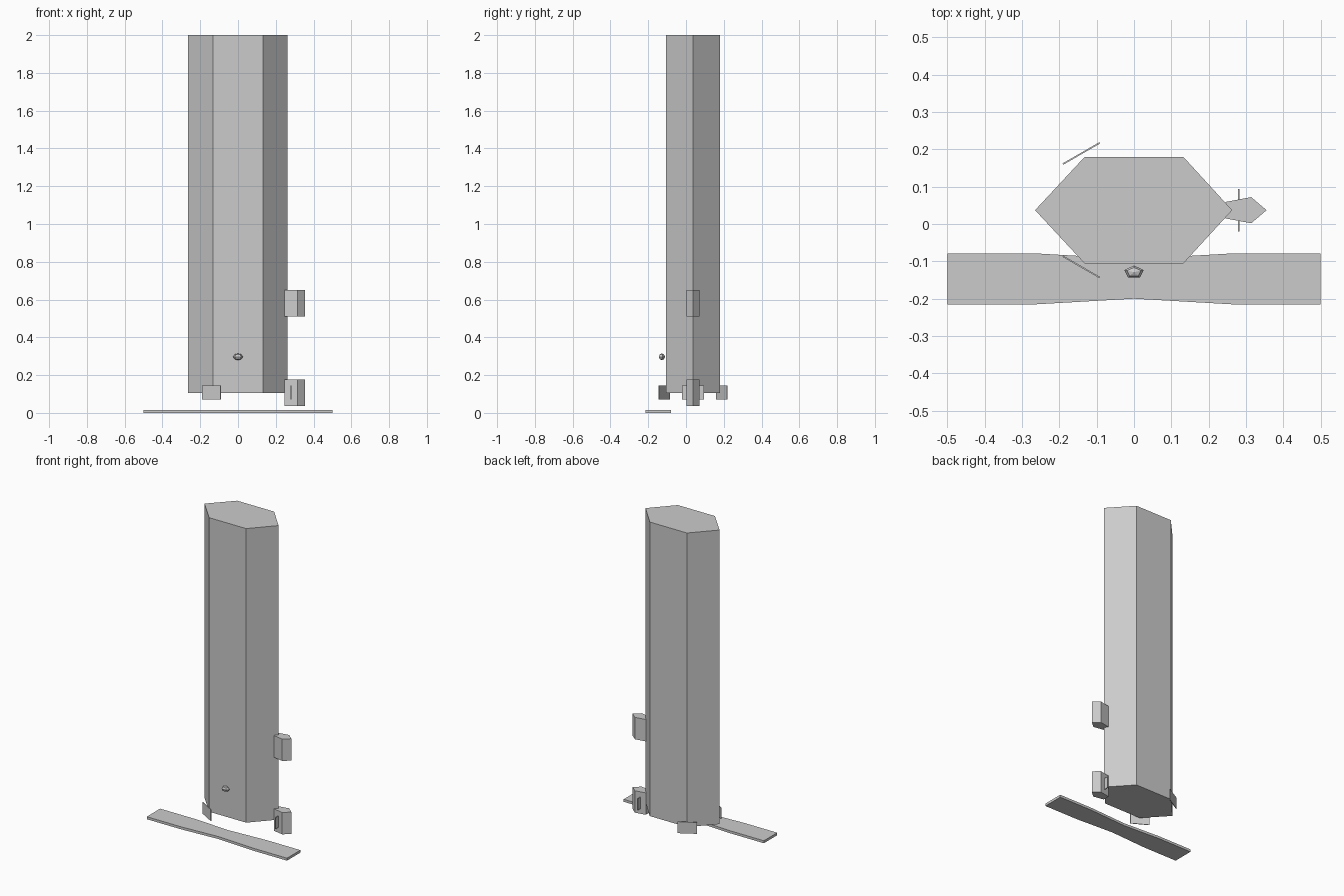
import bpy, bmesh, math
from mathutils import Matrix, Vector

cube = bpy.data.objects.get("Cube")
if cube:
    bpy.data.objects.remove(cube, do_unlink=True)

grey = bpy.data.materials.new("plain grey")
grey.use_nodes = True
colour = (0.6, 0.6, 0.6, 1)
grey.diffuse_color = colour
grey.node_tree.nodes["Principled BSDF"].inputs["Base Color"].default_value = colour


def add_object(name, bm):
    bmesh.ops.recalc_face_normals(bm, faces=bm.faces)
    mesh = bpy.data.meshes.new(name)
    bm.to_mesh(mesh)
    bm.free()
    mesh.materials.append(grey)
    obj = bpy.data.objects.new(name, mesh)
    bpy.context.collection.objects.link(obj)
    return obj


def prism(name, outline, bottom, top):
    """Extrude a plan outline upwards."""
    bm = bmesh.new()
    face = bm.faces.new([bm.verts.new((x, y, bottom)) for x, y in outline])
    grown = bmesh.ops.extrude_face_region(bm, geom=[face], use_keep_orig=True)
    verts = [v for v in grown["geom"] if isinstance(v, bmesh.types.BMVert)]
    bmesh.ops.translate(bm, vec=(0, 0, top - bottom), verts=verts)
    return add_object(name, bm)


def plate(name, centre, angle, width=0.114, height=0.074, thickness=0.004):
    """Thin upright plate turned about z."""
    bm = bmesh.new()
    matrix = (Matrix.Translation(centre) @ Matrix.Rotation(math.radians(angle), 4, 'Z')
              @ Matrix.Diagonal((width, thickness, height, 1)))
    bmesh.ops.create_cube(bm, size=1, matrix=matrix)
    return add_object(name, bm)


MID = 0.037  # depth of the body axis

# Tall six-sided body
body = [(-0.265, MID), (-0.132, -0.106), (0.132, -0.106),
        (0.263, MID), (0.132, 0.18), (-0.132, 0.18)]
prism("body", body, 0.105, 2.0)

# Two side brackets
bracket = [(0.245, MID - 0.022), (0.314, MID - 0.035), (0.355, MID),
           (0.314, MID + 0.035), (0.245, MID + 0.022)]
for name, bottom in (("lower_bracket", 0.037), ("upper_bracket", 0.51)):
    prism(name, bracket, bottom, bottom + 0.141)

# Three thin plates around the foot of the body
plate("side_plate", (0.28, MID, 0.107), 90)
plate("front_plate", (-0.141, -0.115, 0.107), -30)
plate("back_plate", (-0.141, 0.189, 0.107), 30)

# Small faceted knob in front of the body
bm = bmesh.new()
bmesh.ops.create_uvsphere(
    bm, u_segments=5, v_segments=4, radius=1,
    matrix=Matrix.Translation((0, -0.129, 0.297)) @ Matrix.Diagonal((0.027, 0.018, 0.018, 1)))
add_object("knob", bm)

# Flat floor strip with a narrowed middle
half = [(0.5, 0.068), (0.26, 0.068), (0, 0.053), (-0.26, 0.068), (-0.5, 0.068)]
strip = ([(x, -0.147 + w) for x, w in half]
         + [(x, -0.147 - w) for x, w in reversed(half)])
prism("floor_strip", strip, 0.0, 0.016)
